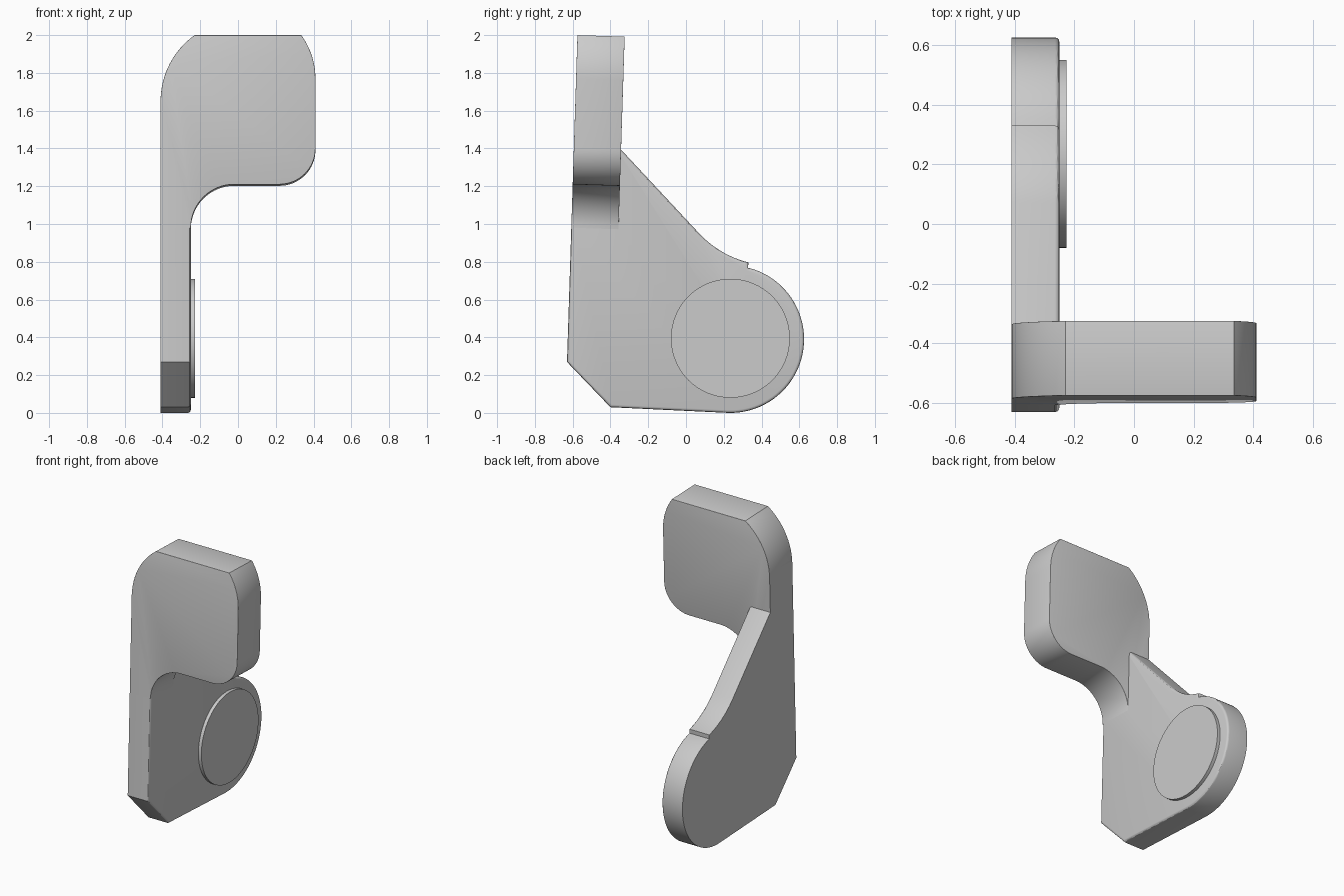
import bpy, bmesh
from math import sin, cos, radians

cube = bpy.data.objects.get("Cube")
if cube:
    bpy.data.objects.remove(cube, do_unlink=True)

grey = bpy.data.materials.new("plain_grey")
grey.use_nodes = True
colour = (0.6, 0.6, 0.6, 1)
grey.diffuse_color = colour
grey.node_tree.nodes["Principled BSDF"].inputs["Base Color"].default_value = colour

OUTER, INNER = -0.41, -0.25     # faces of the side plate along x
TILT = 0.032                    # lean of the front face
JOIN = 0.98                     # height where the front plate begins
SEAM = -0.365                   # side plate ends just inside the front plate


def front(z):
    return -0.63 + (z - 0.27) * TILT


def arc(cu, cv, r, start, end, n=16):
    angles = [radians(start + (end - start) * i / n) for i in range(n + 1)]
    return [(cu + r * cos(a), cv + r * sin(a)) for a in angles]


def prism(name, outline, depth, place, rounded=None, bevel=0.016):
    """Extrude an outline, round the chosen rim edges, then place it."""
    bm = bmesh.new()
    base = [bm.verts.new((u, v, 0)) for u, v in outline]
    top = [bm.verts.new((u, v, depth)) for u, v in outline]
    bm.faces.new(base)
    bm.faces.new(top)
    for i in range(len(base)):
        bm.faces.new((base[i - 1], base[i], top[i], top[i - 1]))
    bm.normal_update()
    bmesh.ops.recalc_face_normals(bm, faces=bm.faces)
    if rounded:
        edges = []
        for e in bm.edges:
            a, b = (v.co for v in e.verts)
            if abs(a.z - b.z) < 1e-5 and rounded((a + b) / 2):
                edges.append(e)
        bmesh.ops.bevel(bm, geom=edges, offset=bevel, segments=3,
                        profile=0.5, affect='EDGES', clamp_overlap=True)
    for v in bm.verts:
        v.co = place(*v.co)
    bm.normal_update()
    bmesh.ops.recalc_face_normals(bm, faces=bm.faces)
    mesh = bpy.data.meshes.new(name)
    bm.to_mesh(mesh)
    bm.free()
    mesh.materials.append(grey)
    obj = bpy.data.objects.new(name, mesh)
    bpy.context.collection.objects.link(obj)
    bpy.ops.object.select_all(action='DESELECT')
    obj.select_set(True)
    bpy.context.view_layer.objects.active = obj
    bpy.ops.object.shade_smooth_by_angle(angle=radians(30))


# Side plate: chamfered toe, round lobe at the back, sloping web to the front plate
side = [(front(0.27), 0.27), (-0.40, 0.03)]
side += arc(0.235, 0.39, 0.39, -92, 76, 40)
side += arc(0.458, 1.311, 0.53, 256, 223)
side += [(-0.345, 1.395), (SEAM, 1.395), (SEAM, JOIN), (front(JOIN), JOIN)]
prism("side_plate", side, INNER - OUTER,
      lambda u, v, w: (OUTER + w, u, v),
      lambda m: m.z > 0.1 and not (m.y > JOIN - 0.001 and m.x < -0.34))

# Front plate: rounded panel that narrows through a fillet into the side plate
panel = [(OUTER, JOIN)]
panel += arc(0.02, 1.65, 0.43, 180, 125.6)
panel += arc(0.02, 1.77, 0.39, 36.1, 0)
panel += arc(0.22, 1.40, 0.19, 0, -90)
panel += arc(-0.02, JOIN, 0.23, 90, 180)
prism("front_plate", panel, 0.25,
      lambda u, v, w: (u, front(v) + w, v - TILT * w),
      lambda m: m.y > JOIN + 0.001 and m.x > OUTER + 0.001)

# Raised round pad on the inner face of the lobe
prism("round_pad", arc(0.235, 0.395, 0.315, 0, 354.375, 63), 0.033,
      lambda u, v, w: (INNER - 0.01 + w, u, v))
